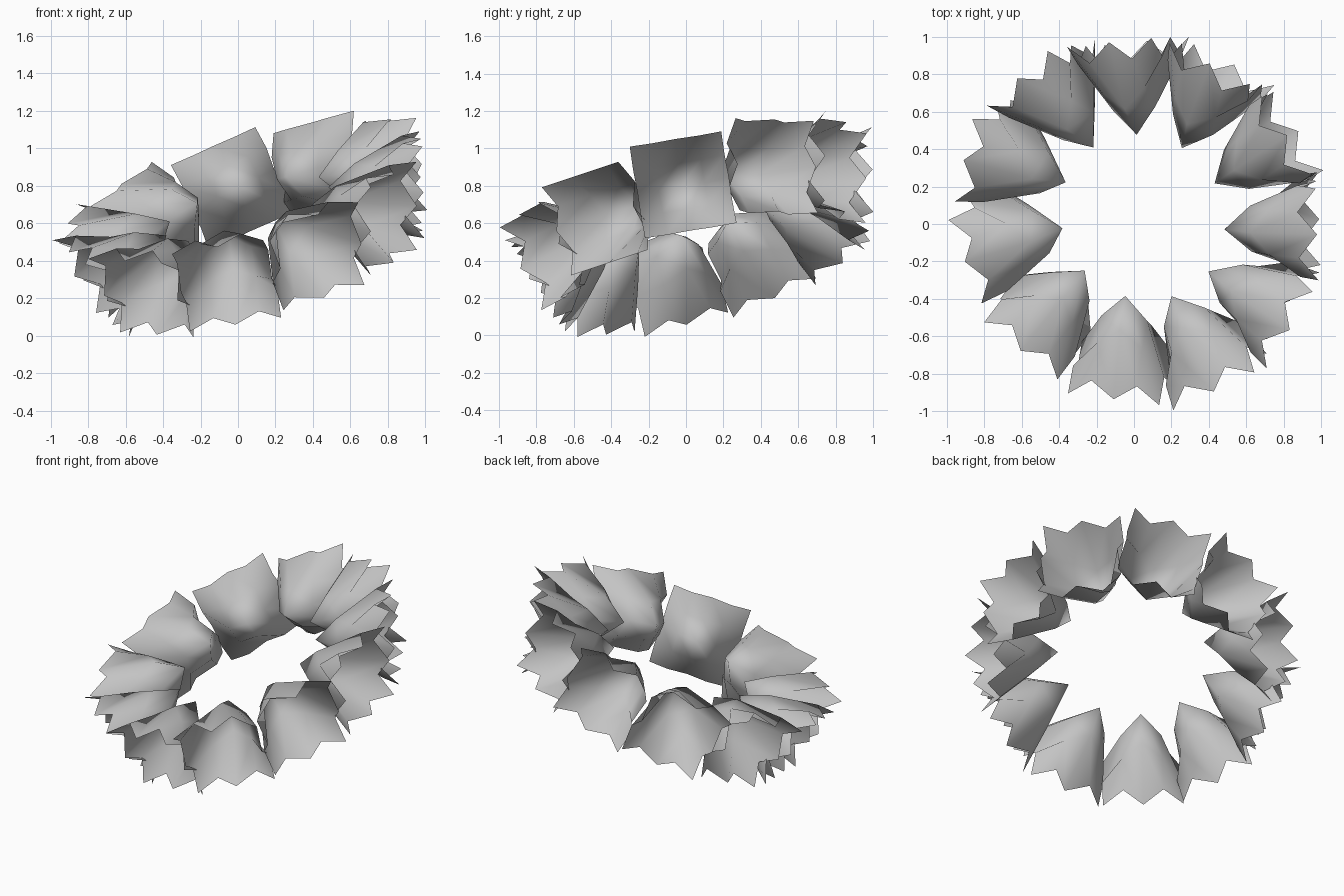
import bpy
import bmesh
from math import radians, pi
from mathutils import Matrix, Vector

cube = bpy.data.objects.get("Cube")
if cube:
    bpy.data.objects.remove(cube, do_unlink=True)

# One plain grey for every blossom
grey = bpy.data.materials.new("soft_grey")
grey.use_nodes = True
COLOUR = (0.55, 0.55, 0.55, 1)
grey.diffuse_color = COLOUR
grey.node_tree.nodes["Principled BSDF"].inputs["Base Color"].default_value = COLOUR

COUNT = 11
RADIUS = 0.456         # ring of the blossom tips
HALF = 0.248           # half width of the square mouth
CENTRE = Vector((0.046, 0.037, 0.68))


def petal_depth(i, j):
    """Depth of a sheet vertex: pointed centre, rounded middle, zigzag rim."""
    ring = max(abs(i), abs(j))
    if ring == 0:
        return 0.0
    if ring == 1:
        return 0.24 if i and j else 0.14
    return 0.4 if (i + j) % 2 else 0.5


def add_blossom(name, matrix):
    """A square sheet of four by four faces, pulled into a pointed cup."""
    bm = bmesh.new()
    bmesh.ops.create_grid(bm, x_segments=4, y_segments=4, size=2)
    for v in bm.verts:
        i, j = round(v.co.x), round(v.co.y)
        v.co = Vector((petal_depth(i, j), i * HALF / 2, j * HALF / 2))
    # The outside of the cup is the front of the sheet
    bmesh.ops.reverse_faces(bm, faces=bm.faces[:])
    bm.transform(matrix)
    for f in bm.faces:
        f.smooth = True
    mesh = bpy.data.meshes.new(name)
    bm.to_mesh(mesh)
    bm.free()
    mesh.materials.append(grey)
    bpy.context.collection.objects.link(bpy.data.objects.new(name, mesh))


# Tilt of the whole ring, and the lean of each blossom on it
normal = Vector((-0.3, -0.287, 1)).normalized()
tilt = Vector((0, 0, 1)).rotation_difference(normal).to_matrix().to_4x4()
ring = Matrix.Translation(CENTRE) @ tilt
lean = (Matrix.Rotation(radians(6), 4, "Z")
        @ Matrix.Rotation(radians(15), 4, "Y")
        @ Matrix.Rotation(radians(-6), 4, "X"))

for k in range(COUNT):
    turn = Matrix.Rotation(radians(-6.3) + 2 * pi * k / COUNT, 4, "Z")
    out = Matrix.Translation((RADIUS, 0, 0))
    add_blossom(f"blossom_{k + 1}", ring @ turn @ out @ lean)
